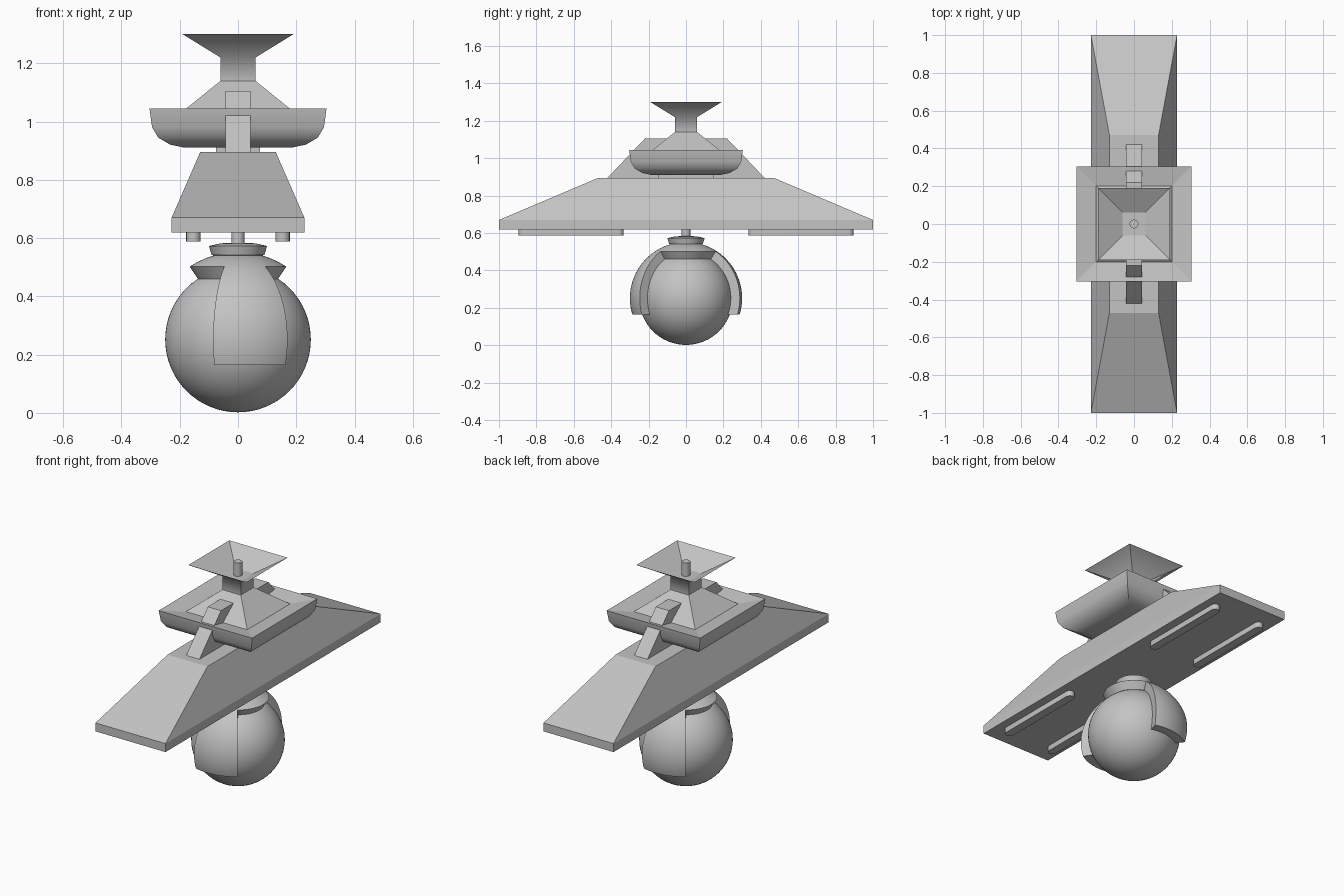
import bpy, bmesh
from math import sin, cos, pi, radians
from mathutils import Matrix

if "Cube" in bpy.data.objects:
    bpy.data.objects.remove(bpy.data.objects["Cube"])

grey = bpy.data.materials.new("light grey")
grey.use_nodes = True
grey.diffuse_color = (0.55, 0.55, 0.55, 1)
grey.node_tree.nodes["Principled BSDF"].inputs["Base Color"].default_value = (0.55, 0.55, 0.55, 1)

CENTRE = 0.252      # height of the ball's centre
BALL, SHELL = 0.25, 0.30


def finish(name, bm, smooth_angle=None):
    bmesh.ops.remove_doubles(bm, verts=bm.verts, dist=1e-5)
    bmesh.ops.recalc_face_normals(bm, faces=bm.faces)
    mesh = bpy.data.meshes.new(name)
    bm.to_mesh(mesh)
    bm.free()
    ob = bpy.data.objects.new(name, mesh)
    bpy.context.collection.objects.link(ob)
    mesh.materials.append(grey)
    if smooth_angle:
        bpy.ops.object.select_all(action='DESELECT')
        ob.select_set(True)
        bpy.context.view_layer.objects.active = ob
        bpy.ops.object.shade_smooth_by_angle(angle=radians(smooth_angle))
    return ob


def tower(name, rings, smooth_rings=()):
    """Stack of rectangles (half x, half y, z); the corners stay sharp."""
    bm = bmesh.new()
    loops = [[bm.verts.new((sx * x, sy * y, z)) for sx, sy in ((-1, -1), (1, -1), (1, 1), (-1, 1))]
             for x, y, z in rings]
    for a, b in zip(loops, loops[1:]):
        for i in range(4):
            bm.faces.new((a[i], a[i - 1], b[i - 1], b[i]))
    bm.faces.new(loops[0])
    bm.faces.new(loops[-1])
    soft = {v for r in smooth_rings for v in loops[r]}
    for f in bm.faces:
        f.smooth = any(v in soft for v in f.verts)
    for e in bm.edges:
        level = abs(e.verts[0].co.z - e.verts[1].co.z) < 1e-6
        e.smooth = level and all(v in soft for v in e.verts)
    return finish(name, bm)


def prism(name, outline, push):
    bm = bmesh.new()
    face = bm.faces.new([bm.verts.new(p) for p in outline])
    new = bmesh.ops.extrude_face_region(bm, geom=[face], use_keep_orig=True)["geom"]
    bmesh.ops.translate(bm, vec=push, verts=[g for g in new if isinstance(g, bmesh.types.BMVert)])
    return finish(name, bm, 30)


def lathe(name, profile, start=0, sweep=360, steps=64, smooth=30):
    """Closed (radius, z) outline swept about z, from the front towards +x."""
    bm = bmesh.new()
    turn = Matrix.Rotation(radians(start), 3, 'Z')
    face = bm.faces.new([bm.verts.new(turn @ Matrix.Diagonal((1, -1, 1)) @ Matrix.Identity(3).col[1] * r
                                      + Matrix.Identity(3).col[2] * z) for r, z in profile])
    geom = [face] + list(face.edges) + list(face.verts)
    full = sweep == 360
    if full:
        bm.faces.remove(face)
        geom = list(bm.edges) + list(bm.verts)
    bmesh.ops.spin(bm, geom=geom, cent=(0, 0, 0), axis=(0, 0, 1),
                   angle=radians(sweep), steps=steps, use_duplicate=False)
    if not full:
        # close the starting side
        if face.is_valid is False:
            bmesh.ops.holes_fill(bm, edges=[e for e in bm.edges if e.is_boundary])
        else:
            edges = [e for e in bm.edges if e.is_boundary]
            if edges:
                bmesh.ops.holes_fill(bm, edges=edges)
    return finish(name, bm, smooth)


def arc(radius, first, last, n):
    """Points on the ball's outline, by angle from the pole."""
    angles = [radians(first + (last - first) * i / n) for i in range(n + 1)]
    return [(radius * sin(a), CENTRE + radius * cos(a)) for a in angles]


# Ball and its armour
bm = bmesh.new()
bmesh.ops.create_uvsphere(bm, u_segments=64, v_segments=32, radius=BALL,
                          matrix=Matrix.Translation((0, 0, CENTRE)))
finish("ball", bm, 30)
lathe("ball_cap", arc(SHELL, 12, 33.5, 8) + arc(BALL, 33.5, 12, 4))
wing = arc(SHELL, 33.5, 107, 20) + arc(BALL, 110.4, 33.5, 20)
lathe("front_armour", wing, -16.5, 51, 16)
lathe("back_armour", wing, 163.5, 51, 16)
lathe("ball_collar", [(0.03, 0.53), (0.09, 0.542), (0.10, 0.573), (0.06, 0.582), (0.005, 0.585)])


def post(name, radius, low, high):
    bm = bmesh.new()
    bmesh.ops.create_cone(bm, cap_ends=True, segments=32, radius1=radius, radius2=radius,
                          depth=high - low, matrix=Matrix.Translation((0, 0, (low + high) / 2)))
    finish(name, bm, 30)


post("ball_post", 0.023, 0.57, 0.63)

# Hull
tower("hull", [(0.228, 1, 0.62), (0.228, 1, 0.67), (0.13, 0.47, 0.895)])

# Rails with round ends under the hull
for side, sx in (("left", 1), ("right", -1)):
    for end, sy in (("front", -1), ("back", 1)):
        outline = []
        for i in range(18):
            a = pi * (i % 9) / 8 + (pi if i > 8 else 0)
            y = sy * 0.615 + (0.255 if i < 9 else -0.255)
            outline.append((sx * 0.153 + 0.025 * cos(a), y + 0.025 * sin(a), 0.588))
        prism(f"{end}_{side}_rail", outline, (0, 0, 0.034))

# Cabin: rounded tray with a sunken top, pyramid roof and brace
tower("cabin_mount", [(0.075, 0.15, 0.89), (0.075, 0.15, 0.915)])
tower("cabin_tray", [(0.185, 0.185, 0.911), (0.233, 0.233, 0.921), (0.274, 0.274, 0.945),
                     (0.295, 0.295, 0.98), (0.304, 0.304, 1.045), (0.2, 0.2, 1.027)],
      smooth_rings=(0, 1, 2, 3))
tower("cabin_roof", [(0.2, 0.2, 1.027), (0.06, 0.06, 1.14)])
prism("cabin_brace", [(-0.043, -0.425, 0.89), (-0.043, -0.22, 1.105),
                      (-0.043, 0.22, 1.105), (-0.043, 0.425, 0.89)], (0.086, 0, 0))

# Dish on a square neck
tower("dish", [(0.06, 0.06, 1.13), (0.06, 0.06, 1.22), (0.19, 0.19, 1.30), (0.06, 0.06, 1.222)],
      smooth_rings=(1,))
post("dish_feed", 0.023, 1.21, 1.30)
